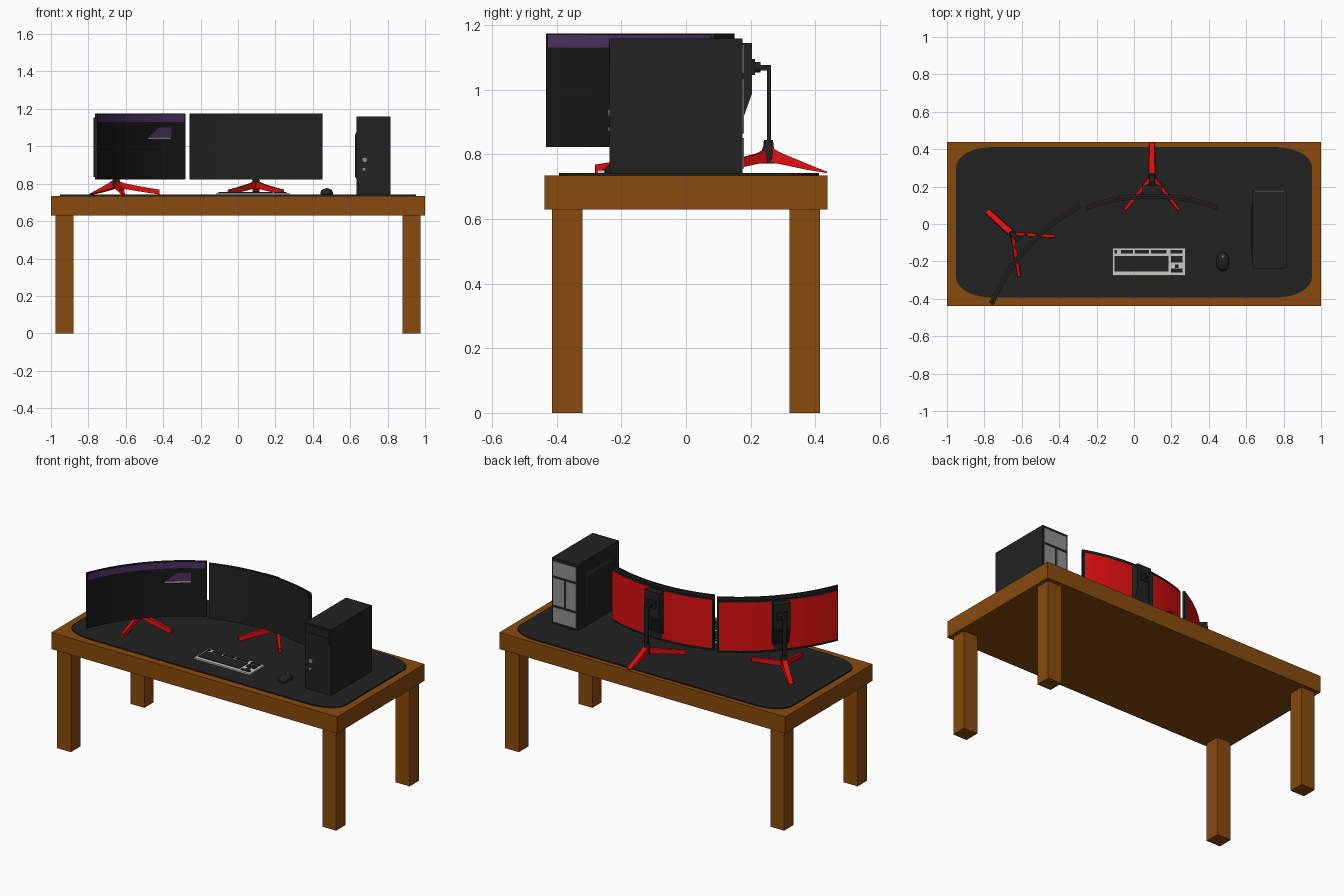
import bpy, bmesh, math
from mathutils import Matrix

if "Cube" in bpy.data.objects:
    bpy.data.objects.remove(bpy.data.objects["Cube"])

def material(name, r, g, b):
    m = bpy.data.materials.new(name)
    m.diffuse_color = (r, g, b, 1)
    m.use_nodes = True
    m.node_tree.nodes["Principled BSDF"].inputs["Base Color"].default_value = m.diffuse_color
    return m

WOOD = material("brown wood", 0.25, 0.07, 0.004)
DARK = material("charcoal", 0.016, 0.016, 0.016)
BLACK = material("screen black", 0.009, 0.009, 0.009)
RED = material("red", 0.72, 0.005, 0.005)
PURPLE = material("purple", 0.075, 0.03, 0.12)
GREY = material("mid grey", 0.28, 0.28, 0.28)
LIGHT = material("light grey", 0.58, 0.58, 0.56)
I = Matrix.Identity(4)

def finish(name, bm, mat, M=I):
    bm.transform(M)
    bmesh.ops.recalc_face_normals(bm, faces=bm.faces)
    me = bpy.data.meshes.new(name)
    bm.to_mesh(me)
    bm.free()
    me.materials.append(mat)
    ob = bpy.data.objects.new(name, me)
    bpy.context.collection.objects.link(ob)
    return ob

def box(name, x, y, z, mat, M=I, bevel=0):
    bm = bmesh.new()
    bmesh.ops.create_cube(bm, size=1)
    for v in bm.verts:
        v.co = [c[0] + (k + 0.5) * (c[1] - c[0]) for c, k in zip((x, y, z), v.co)]
    if bevel:
        bmesh.ops.bevel(bm, geom=bm.edges[:], offset=bevel, segments=2, affect='EDGES')
    return finish(name, bm, mat, M)

def loft(name, rings, mat, M=I):
    """Join equal rings of points into a closed solid."""
    bm = bmesh.new()
    rs = [[bm.verts.new(p) for p in r] for r in rings]
    n = len(rs[0])
    for a, b in zip(rs, rs[1:]):
        for i in range(n):
            bm.faces.new((a[i], a[(i + 1) % n], b[(i + 1) % n], b[i]))
    bm.faces.new(rs[0])
    bm.faces.new(rs[-1])
    return finish(name, bm, mat, M)

def cylinder(name, loc, r, depth, mat, M=I, axis='X'):
    bm = bmesh.new()
    bmesh.ops.create_cone(bm, cap_ends=True, segments=20, radius1=r, radius2=r, depth=depth)
    return finish(name, bm, mat, M @ Matrix.Translation(loc) @ Matrix.Rotation(math.pi / 2, 4, axis))

# Desk
box("desk_top", (-1, 1), (-0.438, 0.438), (0.63, 0.735), WOOD)
for sx in (-1, 1):
    for sy in (-1, 1):
        box("desk_leg", (sx * 0.88, sx * 0.977), (sy * 0.32, sy * 0.414), (0, 0.632), WOOD)

# Desk mat with rounded corners
outline = []
for k, (sx, sy) in enumerate(((1, 1), (-1, 1), (-1, -1), (1, -1))):
    for i in range(9):
        a = math.pi / 2 * (k + i / 8)
        outline.append((sx * 0.762 + 0.19 * math.cos(a), 0.009 + sy * 0.292 + 0.11 * math.sin(a)))
loft("desk_mat", [[(x, y, z) for x, y in outline] for z in (0.73, 0.742)], DARK)

# Curved monitors
R, W0 = 1.03, 0.053

def arc(name, u0, u1, z0, z1, r0, r1, mat, M, slant=0, n=24):
    rings = []
    for i in range(n + 1):
        ring = []
        for r, z in ((r0, z0), (r1, z0), (r1, z1), (r0, z1)):
            left = u0 + (slant if z == z1 else 0)
            a = (left + (u1 - left) * i / n) / R
            ring.append((r * math.sin(a), W0 - R + r * math.cos(a), z))
        rings.append(ring)
    return loft(name, rings, mat, M)

def stand_leg(name, angle, sections, M):
    L = M @ Matrix.Translation((0, 0.172, 0)) @ Matrix.Rotation(angle, 4, 'Z')
    loft(name, [[(-w, d, lo), (w, d, lo), (w * 0.8, d, hi), (-w * 0.8, d, hi)]
                for d, lo, hi, w in sections], RED, L)

def monitor(M, screen):
    arc("monitor_screen", -0.357, 0.357, 0.825, 1.172, R, R + 0.012, screen, M)
    arc("monitor_frame", -0.358, 0.358, 0.823, 1.174, R + 0.004, R + 0.014, DARK, M)
    arc("monitor_shell", -0.352, 0.352, 0.835, 1.155, R + 0.013, R + 0.025, DARK, M)
    for s in (-1, 1):
        arc("monitor_back_panel", *sorted((s * 0.04, s * 0.347)), 0.843, 1.147,
            R + 0.024, R + 0.0265, RED, M, n=14)
    # Back housing with a sloping lower half
    prof = ((0.068, 1.145), (0.122, 1.145), (0.122, 0.99), (0.086, 0.89), (0.068, 0.85))
    loft("monitor_housing", [[(x, y, z) for y, z in prof] for x in (-0.05, 0.05)], DARK, M)
    # Stand
    box("mount_plate", (-0.03, 0.03), (0.12, 0.13), (1.045, 1.095), DARK, M)
    cylinder("mount_joint", (0, 0.137, 1.07), 0.016, 0.02, DARK, M)
    box("stand_arm", (-0.013, 0.013), (0.14, 0.18), (1.06, 1.076), DARK, M)
    box("stand_post", (-0.013, 0.013), (0.168, 0.18), (0.8, 1.072), DARK, M)
    loft("stand_hub", [[(w * math.cos(a * math.pi / 6), 0.172 + w * math.sin(a * math.pi / 6), z)
                        for a in range(12)]
                       for z, w in ((0.772, 0.02), (0.81, 0.021), (0.825, 0.016), (0.845, 0.014))],
         DARK, M)
    stand_leg("stand_back_leg", 0, ((0, 0.775, 0.835), (0.02, 0.773, 0.818), (0.045, 0.768, 0.803),
                                    (0.11, 0.754, 0.775), (0.182, 0.742, 0.746)) and
              ((0, 0.775, 0.832, 0.018), (0.02, 0.773, 0.815, 0.019), (0.045, 0.768, 0.802, 0.019),
               (0.11, 0.754, 0.775, 0.018), (0.182, 0.742, 0.746, 0.016)), M)
    for s in (-1, 1):
        stand_leg("stand_front_leg", math.pi - s * math.atan2(0.145, 0.18),
                  ((0, 0.775, 0.82, 0.014), (0.04, 0.772, 0.803, 0.012),
                   (0.14, 0.756, 0.783, 0.011), (0.231, 0.742, 0.768, 0.009)), M)

MAIN = Matrix.Translation((0.096, 0.083, 0))
SIDE = Matrix.Translation((-0.5225, -0.168, 0)) @ Matrix.Rotation(math.radians(47.9), 4, 'Z')
monitor(MAIN, DARK)
monitor(SIDE, BLACK)

# Picture on the side screen
arc("screen_banner", -0.35, 0.35, 1.13, 1.169, R - 0.001, R + 0.001, PURPLE, SIDE)
arc("screen_shape", 0.12, 0.27, 1.05, 1.075, R - 0.001, R + 0.001, PURPLE, SIDE, 0.03, 6)
arc("screen_shape_top", 0.15, 0.27, 1.075, 1.1, R - 0.001, R + 0.001, PURPLE, SIDE, 0.04, 6)
arc("screen_line", 0.115, 0.265, 1.038, 1.048, R - 0.001, R + 0.001, GREY, SIDE, 0, 6)

# Computer tower
box("tower_case", (0.634, 0.816), (-0.232, 0.175), (0.742, 1.158), DARK)
box("tower_front", (0.634, 0.816), (-0.236, -0.23), (0.748, 1.156), DARK)
for z in (1.062, 1.108):
    box("tower_drive_bay", (0.645, 0.805), (-0.239, -0.235), (z, z + 0.04), DARK)
prof = ((0.636, 0.10), (0.625, 0.08), (0.625, -0.16), (0.636, -0.18))
loft("tower_side_bulge", [[(0.636, y, z) if k else (x, y, z) for x, y in prof]
                          for z, k in ((0.82, 1), (0.84, 0), (1.06, 0), (1.08, 1))], DARK)
cylinder("tower_power_button", (0.677, -0.238, 0.927), 0.012, 0.006, GREY)
cylinder("tower_reset_button", (0.674, -0.238, 0.877), 0.008, 0.006, GREY)
for x0, x1, z0, z1 in ((0.644, 0.806, 1.05, 1.14), (0.644, 0.715, 0.865, 1.035),
                       (0.73, 0.806, 0.865, 1.035), (0.644, 0.806, 0.757, 0.85)):
    box("tower_back_plate", (x0, x1), (0.172, 0.179), (z0, z1), GREY)

# Keyboard: light base with dark key blocks
box("keyboard_base", (-0.115, 0.275), (-0.275, -0.127), (0.741, 0.751), LIGHT)
for x0, x1 in ((-0.105, -0.09), (-0.07, -0.005), (0.005, 0.08), (0.09, 0.175), (0.195, 0.26)):
    box("function_keys", (x0, x1), (-0.158, -0.139), (0.75, 0.755), DARK)
box("main_keys", (-0.103, 0.185), (-0.253, -0.171), (0.75, 0.755), DARK)
box("navigation_keys", (0.198, 0.26), (-0.205, -0.171), (0.75, 0.755), DARK)
box("arrow_up_key", (0.219, 0.239), (-0.235, -0.216), (0.75, 0.755), DARK)
box("arrow_keys", (0.198, 0.26), (-0.258, -0.239), (0.75, 0.755), DARK)

# Mouse: half ellipsoid with a scroll wheel
bm = bmesh.new()
bmesh.ops.create_uvsphere(bm, u_segments=24, v_segments=16, radius=1)
for v in bm.verts:
    x, y, z = v.co
    boxy = lambda t: math.copysign(abs(t) ** 0.8, t)
    v.co = (0.474 + 0.034 * boxy(x), -0.202 + 0.05 * boxy(y), 0.742 + 0.032 * max(z, 0) ** 0.7)
mouse = finish("mouse_body", bm, DARK)
mouse.data.shade_smooth()
cylinder("mouse_wheel", (0.474, -0.176, 0.767), 0.009, 0.008, GREY, axis='Y')
